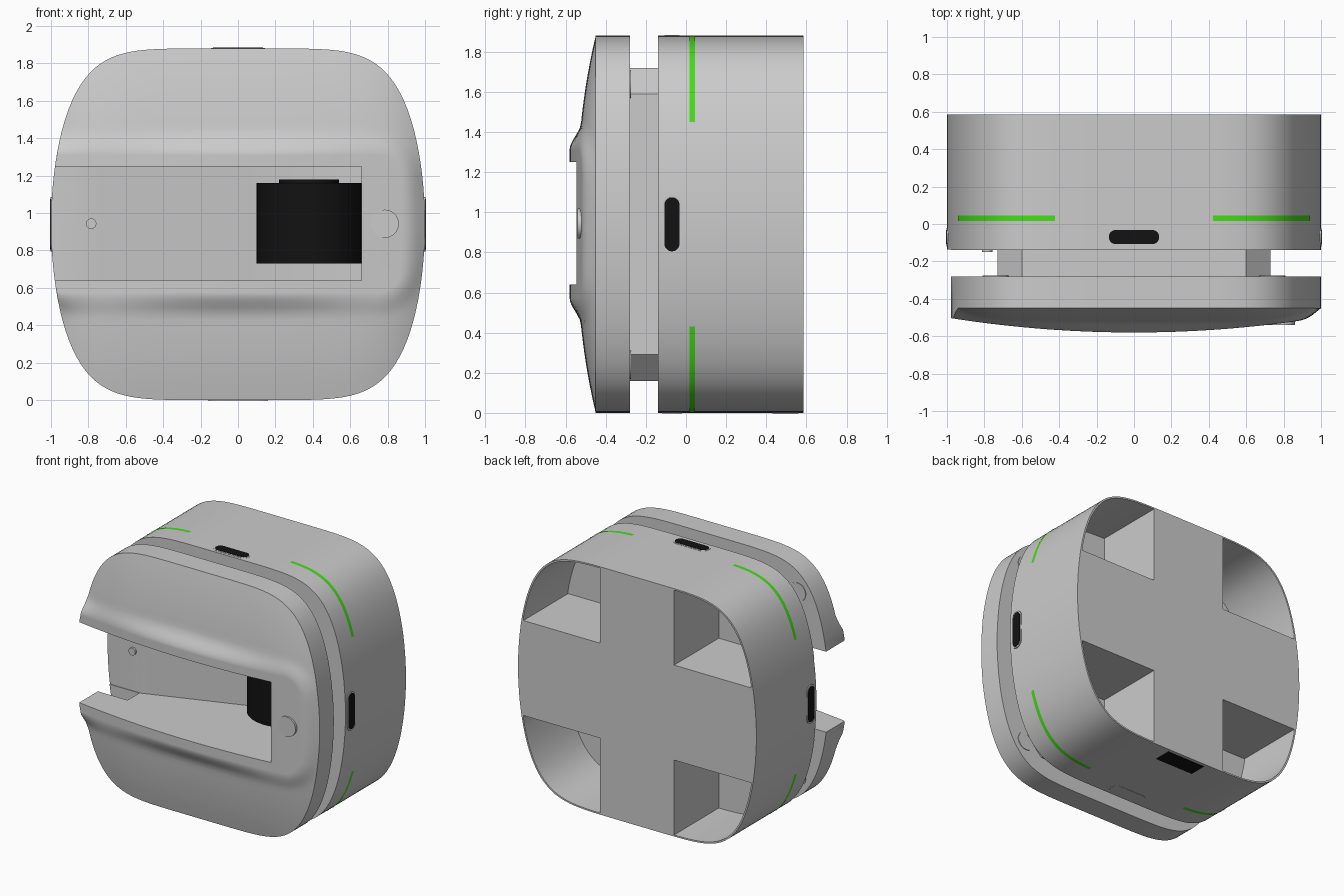
import bpy, bmesh, math
from mathutils import Vector

if "Cube" in bpy.data.objects:
    bpy.data.objects.remove(bpy.data.objects["Cube"])

MID = 0.94      # centre height, also half the height
HALF = 72       # outline steps on each half


def material(name, rgb):
    m = bpy.data.materials.new(name)
    m.use_nodes = True
    m.diffuse_color = (*rgb, 1)
    m.node_tree.nodes["Principled BSDF"].inputs["Base Color"].default_value = (*rgb, 1)
    return m


GREY = material("light grey", (0.6, 0.6, 0.6))
BLACK = material("black", (0.006, 0.006, 0.006))
GREEN = material("green", (0.06, 0.72, 0.01))


def finish(name, bm, mat):
    bmesh.ops.remove_doubles(bm, verts=bm.verts, dist=1e-4)
    bmesh.ops.recalc_face_normals(bm, faces=bm.faces)
    me = bpy.data.meshes.new(name)
    bm.to_mesh(me)
    bm.free()
    me.materials.append(mat)
    ob = bpy.data.objects.new(name, me)
    bpy.context.collection.objects.link(ob)
    return ob


def loft(rings, bm, close=True):
    """Join rings of points with quads; returns the vertex rings."""
    vs = [[bm.verts.new(p) for p in r] for r in rings]
    n = len(vs[0])
    for a, b in zip(vs, vs[1:]):
        for i in range(n if close else n - 1):
            j = (i + 1) % n
            bm.faces.new((a[i], a[j], b[j], b[i]))
    return vs


def prism(name, pts, lo, hi, axis="y", mat=GREY):
    """Extrude a flat outline between two positions along an axis."""
    place = {"x": lambda p, d: (d, p[0], p[1]),
             "y": lambda p, d: (p[0], d, p[1]),
             "z": lambda p, d: (p[0], p[1], d)}[axis]
    bm = bmesh.new()
    vs = loft([[place(p, lo) for p in pts], [place(p, hi) for p in pts]], bm)
    for ring in vs:
        bm.faces.new(ring)
    return finish(name, bm, mat)


def outline(scale=1.0):
    """Soft square outline: flat on top, bulging at the sides."""
    top = []
    for i in range(HALF + 1):
        x = math.sin(math.pi * (i / HALF - 0.5))
        top.append((x, MID * max(0, 1 - abs(x) ** 6) ** (1 / 1.9)))
    pts = top + [(x, -z) for x, z in reversed(top[1:-1])]
    return [(x * scale, MID + z * scale) for x, z in pts]


def circle(cx, cy, r, n=32):
    return [(cx + r * math.cos(2 * math.pi * i / n),
             cy + r * math.sin(2 * math.pi * i / n)) for i in range(n)]


def stadium(cx, cy, length, width, upright):
    """Long rounded slot outline."""
    r, pts = width / 2, []
    for i in range(24):
        a = 2 * math.pi * (i + 0.5) / 24
        u = r * math.cos(a) + math.copysign(length / 2 - r, math.cos(a))
        v = r * math.sin(a)
        pts.append((cx + v, cy + u) if upright else (cx + u, cy + v))
    return pts


def cut(ob, cutters):
    for c in cutters:
        c.hide_render = True
        m = ob.modifiers.new("cut", "BOOLEAN")
        m.operation = "DIFFERENCE"
        m.solver = "EXACT"
        m.object = c
    deps = bpy.context.evaluated_depsgraph_get()
    me = bpy.data.meshes.new_from_object(ob.evaluated_get(deps))
    ob.modifiers.clear()
    ob.data = me


# Channel cutter: open on one side, sloping down to the lens chamber
channel = prism("channel_cutter", [(-1.3, -1), (0.66, -1), (0.66, 0.13),
                                   (0.02, 0.13), (-0.72, -0.135), (-1.3, -0.135)],
                0.64, 1.25, "z")

# Corner pocket cutters
inner = outline(0.988)
quarter = [(x, z - MID) for x, z in inner if x > 0.31 and z - MID > 0.36]
quarter = [(0.31, 0.36), (0.31, quarter[0][1])] + quarter + [(quarter[-1][0], 0.36)]
pockets = [prism("pocket_cutter", [(sx * x, MID + sz * z) for x, z in quarter], 0.05, 1)
           for sx in (-1, 1) for sz in (-1, 1)]

# Rear housing with a cross-shaped back
body = prism("rear_housing", outline(), -0.14, 0.585)
cut(body, pockets + [channel])

# Neck between housing and front cover
neck = prism("neck", [(sx * x, MID + sz * z) for sx, sz, order in
                      ((1, 1, 1), (1, -1, -1), (-1, -1, 1), (-1, 1, -1))
                      for x, z in ((0.6, 0.78), (0.73, 0.65))[::order]], -0.3, -0.12)
cut(neck, [channel])

# Domed front cover with a raised lip round the channel
CORNER, FLARE = 0.12, 0.13


def lip_y(x):
    return -0.58 + 0.08 * x * x


def dome_y(x, z):
    r = min(1, (abs(x) ** 6 + (abs(z - MID) / MID) ** 1.9) ** 0.5)
    return -0.45 - 0.095 * (1 - r ** 2.5)


outer = [Vector(p) for p in outline()]
core = [Vector((min(p.x, 0.75), min(max(p.y, 0.695), 1.19))) for p in outer]
lip = []
for p, c in zip(outer, core):
    d = p - c
    lip.append(c + d.normalized() * min(CORNER, d.length))
rings = [[(c.x, lip_y(c.x), MID) for c in core],
         [(c.x, lip_y(c.x), c.y) for c in core]]
STEPS = 16
for k in range(STEPS + 1):
    ring = []
    for a, b in zip(lip, outer):
        q = a.lerp(b, (k / STEPS) ** 2)
        s = min(1, (q - a).length / FLARE)
        s = s * s * (3 - 2 * s)
        ring.append((q.x, lip_y(q.x) * (1 - s) + dome_y(q.x, q.y) * s, q.y))
    rings.append(ring)
rings.append([(p.x, -0.28, p.y) for p in outer])
bm = bmesh.new()
vs = loft(rings, bm)
bm.faces.new(vs[-1])
cover = finish("front_cover", bm, GREY)
cut(cover, [channel])

for c in pockets + [channel]:
    bpy.data.objects.remove(c)

# Lens drum in the chamber
prism("lens_drum", circle(0.38, 0.05, 0.28, 48), 0.73, 1.16, "z", BLACK)
prism("lens_drum_cap", circle(0.38, 0.05, 0.16), 1.15, 1.18, "z", BLACK)

# Button, contact pin and rear pads
prism("button", circle(0.785, 0.943, 0.075), -0.54, -0.5)
prism("contact_pin", circle(-0.785, 0.943, 0.028, 20), -0.15, -0.12)
for sx in (-1, 1):
    for sz in (-1, 1):
        prism("cover_pad", circle(sx * 0.74, MID + sz * 0.7, 0.07), -0.285, -0.275)

# Port on each side and on top, plain one below
for name, axis, at, out in (("right_port", "x", -1, -1), ("left_port", "x", 1, 1),
                            ("top_port", "z", 2 * MID, 1), ("bottom_port", "z", 0, -1)):
    upright = axis == "x"
    centre = (-0.07, MID) if upright else (0, -0.07)
    prism(name + "_rim", stadium(*centre, 0.29, 0.1, upright),
          at - out * 0.01, at + out * 0.002, axis)
    if name != "bottom_port":
        prism(name + "_hole", stadium(*centre, 0.27, 0.076, upright),
              at - out * 0.005, at + out * 0.004, axis, BLACK)

# Vent under the housing
prism("bottom_vent", [(-0.16, 0.43), (0.16, 0.43), (0.16, 0.56), (-0.16, 0.56)],
      -0.003, 0.004, "z", BLACK)

# Green light strips round the four corners
for sx in (-1, 1):
    for sz in (-1, 1):
        arc = [(x * 1.002, MID + (z - MID) * 1.002) for x, z in outline()
               if sx * x > 0.4 and sz * (z - MID) > 0.5]
        bm = bmesh.new()
        loft([[(x, y, z) for x, z in arc] for y in (0.017, 0.045)], bm, False)
        strip = finish("light_strip", bm, GREEN)
        for f in strip.data.polygons:
            if f.normal.x * sx + f.normal.z * sz < 0:
                strip.data.flip_normals()
                break

# Smooth shading with sharp edges kept
bpy.context.view_layer.update()
for ob in bpy.context.view_layer.objects:
    ob.select_set(ob.type == "MESH")
bpy.context.view_layer.objects.active = body
bpy.ops.object.shade_smooth_by_angle(angle=math.radians(30))
